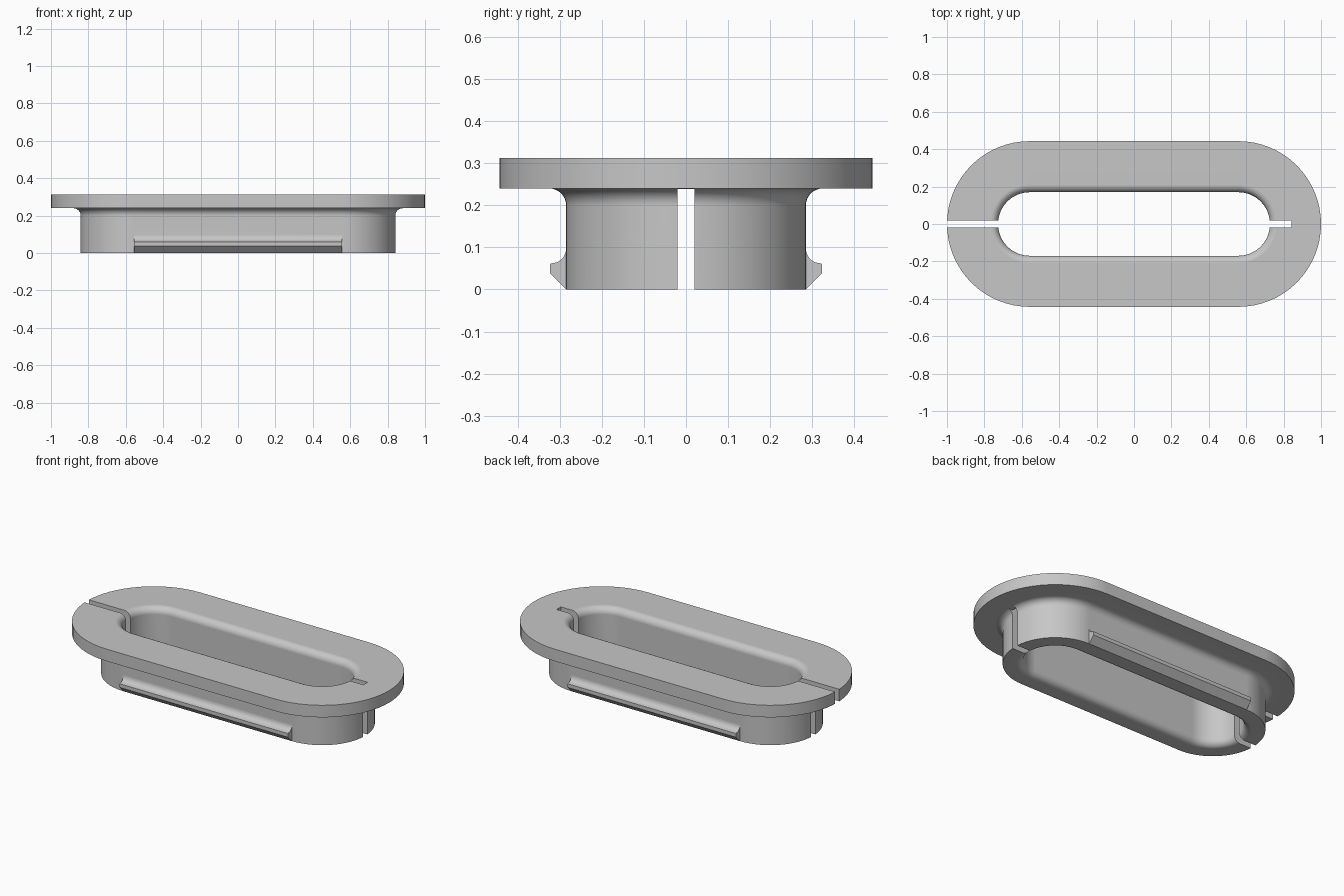
import bpy
import bmesh
from math import sin, cos, pi, radians
from mathutils import Vector

if "Cube" in bpy.data.objects:
    bpy.data.objects.remove(bpy.data.objects["Cube"])

HALF = 0.557                    # half length of the straight sides
R_IN, R_WALL, R_FLANGE = 0.17, 0.285, 0.443
Z_FLANGE, Z_TOP = 0.24, 0.312
FILLET, SLOT = 0.04, 0.02       # fillet radius, half slot width
ARC_STEPS = 32

grey = bpy.data.materials.new("grey plastic")
grey.use_nodes = True
grey.diffuse_color = (0.57, 0.57, 0.57, 1)
grey.node_tree.nodes["Principled BSDF"].inputs["Base Color"].default_value = (0.57, 0.57, 0.57, 1)


def add_object(name, bm):
    bmesh.ops.recalc_face_normals(bm, faces=bm.faces)
    mesh = bpy.data.meshes.new(name)
    bm.to_mesh(mesh)
    bm.free()
    mesh.materials.append(grey)
    obj = bpy.data.objects.new(name, mesh)
    bpy.context.collection.objects.link(obj)
    return obj


def activate(obj):
    bpy.ops.object.select_all(action='DESELECT')
    obj.select_set(True)
    bpy.context.view_layer.objects.active = obj


def arc(cx, cy, r, start, end, steps=8):
    angles = [radians(start + (end - start) * i / steps) for i in range(steps + 1)]
    return [(cx + r * cos(a), cy + r * sin(a)) for a in angles]


def smooth(obj):
    activate(obj)
    bpy.ops.object.shade_smooth_by_angle(angle=radians(30))
    weighted = obj.modifiers.new("weighted normals", 'WEIGHTED_NORMAL')
    weighted.keep_sharp = True


# Grommet body: a (radius, height) section swept around a stadium
section = [(R_WALL, 0)]
section += arc(R_WALL + FILLET, Z_FLANGE - FILLET, FILLET, 180, 90)
section += [(R_FLANGE, Z_FLANGE), (R_FLANGE, Z_TOP)]
section += arc(R_IN + FILLET, Z_TOP - FILLET, FILLET, 90, 180)
section += arc(R_IN + FILLET, FILLET, FILLET, 180, 270)

bm = bmesh.new()
rings = []
for side in (1, -1):
    for i in range(ARC_STEPS + 1):
        a = -pi / 2 + pi * i / ARC_STEPS
        d = Vector((cos(a), sin(a))) * side
        rings.append([bm.verts.new((side * HALF + r * d.x, r * d.y, z)) for r, z in section])
for k, ring in enumerate(rings):
    following = rings[(k + 1) % len(rings)]
    for j in range(len(section)):
        n = (j + 1) % len(section)
        bm.faces.new((ring[j], following[j], following[n], ring[n]))
body = add_object("grommet_body", bm)


# Slots: one end fully split, the other split below the flange and notched above
def cut_slot(x0, x1, z0, z1):
    cutter_bm = bmesh.new()
    bmesh.ops.create_cube(cutter_bm, size=1)
    for v in cutter_bm.verts:
        v.co = ((x0 + x1) / 2 + v.co.x * (x1 - x0),
                v.co.y * 2 * SLOT,
                (z0 + z1) / 2 + v.co.z * (z1 - z0))
    cutter = add_object("slot_cutter", cutter_bm)
    cutter.hide_render = True
    mod = body.modifiers.new("slot", 'BOOLEAN')
    mod.operation = 'DIFFERENCE'
    mod.solver = 'EXACT'
    mod.object = cutter
    activate(body)
    bpy.ops.object.modifier_apply(modifier=mod.name)
    bpy.data.objects.remove(cutter)


cut_slot(-1.2, -0.5, -0.1, 0.5)
cut_slot(0.5, 0.842, -0.1, 0.5)
cut_slot(0.5, 0.95, -0.1, Z_FLANGE - 0.001)
smooth(body)

# Snap catches along both straight sides
catch = [(R_WALL - 0.01, 0.01), (R_WALL, 0), (0.323, 0.038), (0.323, 0.06)]
catch += arc(R_WALL + 0.035, 0.097, 0.035, 270, 180)
catch += [(R_WALL - 0.01, 0.097)]
for name, side in (("front_catch", -1), ("back_catch", 1)):
    bm = bmesh.new()
    face = bm.faces.new([bm.verts.new((-HALF, side * y, z)) for y, z in catch])
    grown = bmesh.ops.extrude_face_region(bm, geom=[face], use_keep_orig=True)
    moved = [g for g in grown["geom"] if isinstance(g, bmesh.types.BMVert)]
    bmesh.ops.translate(bm, verts=moved, vec=(2 * HALF, 0, 0))
    smooth(add_object(name, bm))
